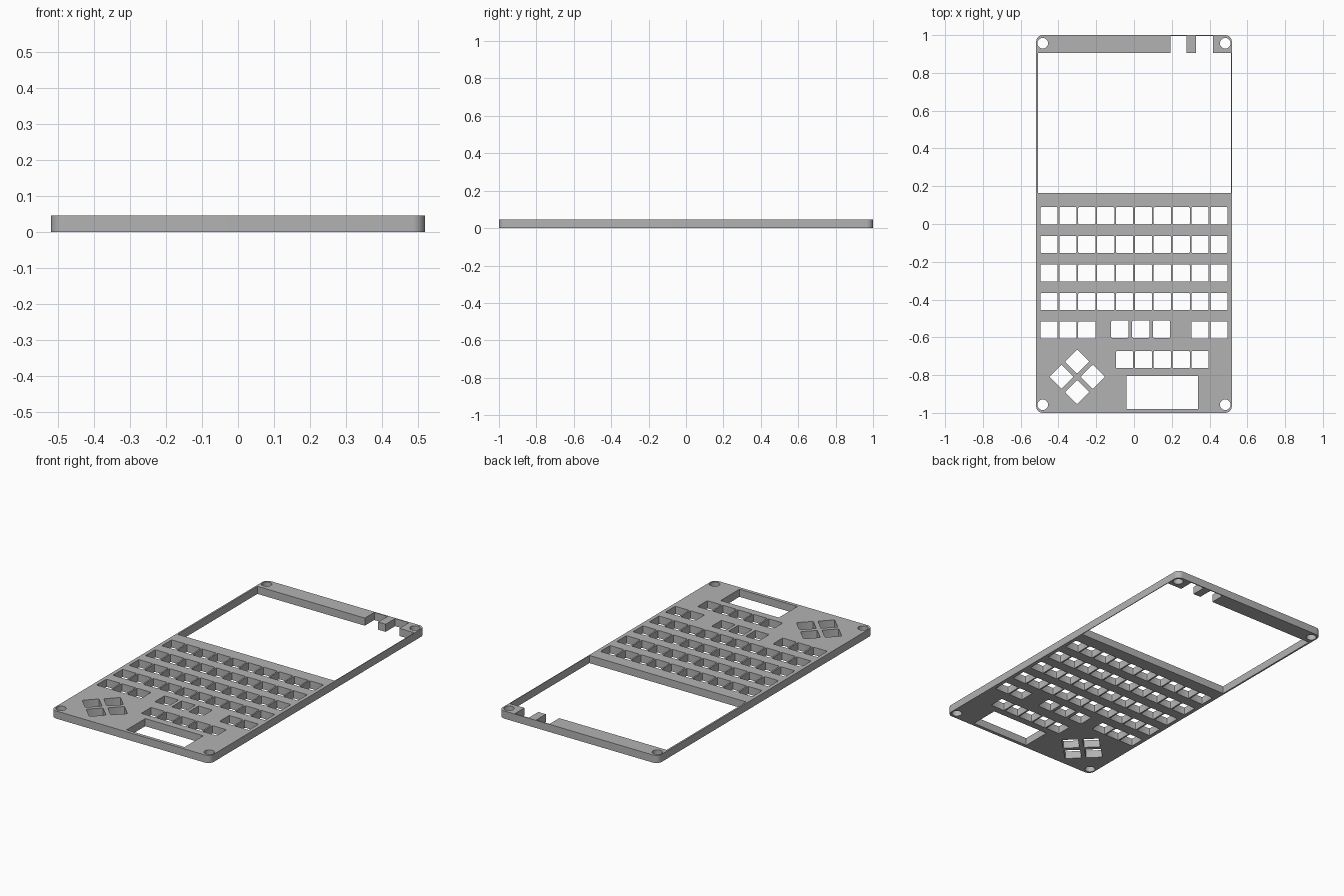
import bpy, bmesh
from math import sin, cos, pi, radians

cube = bpy.data.objects.get("Cube")
if cube:
    bpy.data.objects.remove(cube, do_unlink=True)

HALF_W, HALF_L, THICK = 0.518, 1.0, 0.045
KEY = 0.091

outline = bpy.data.curves.new("faceplate", "CURVE")
outline.dimensions = "2D"
outline.fill_mode = "BOTH"
outline.extrude = THICK / 2


def loop(points):
    """Add one closed outline; inner loops become through holes."""
    spline = outline.splines.new("POLY")
    spline.points.add(len(points) - 1)
    for p, (x, y) in zip(spline.points, points):
        p.co = (x, y, 0, 1)
    spline.use_cyclic_u = True


def rounded(cx, cy, hw, hl, r, turn=0.0, steps=4):
    """Rounded rectangle, optionally turned about its centre."""
    pts = []
    for q, (sx, sy) in enumerate([(1, 1), (-1, 1), (-1, -1), (1, -1)]):
        for i in range(steps + 1):
            a = (q + i / steps) * pi / 2
            x = sx * (hw - r) + r * cos(a)
            y = sy * (hl - r) + r * sin(a)
            pts.append((cx + x * cos(turn) - y * sin(turn),
                        cy + x * sin(turn) + y * cos(turn)))
    loop(pts)


def key(x, y, turn=0.0):
    rounded(x, y, KEY / 2, KEY / 2, 0.005, turn, 2)


# Outer rim with rounded corners
rounded(0, 0, HALF_W, HALF_L, 0.035, steps=8)

# Screw holes
for sx in (-1, 1):
    for sy in (-1, 1):
        loop([(sx * 0.483 + 0.028 * cos(i * pi / 16),
               sy * 0.957 + 0.028 * sin(i * pi / 16)) for i in range(32)])

# Screen window with two port notches in the back bar
left, right, low, high, back = -0.508, 0.514, 0.165, 0.906, 0.994
window = [(left, low), (right, low), (right, high)]
for a, b in ((0.418, 0.328), (0.279, 0.192)):
    window += [(a, high), (a, back), (b, back), (b, high)]
loop(window + [(left, high)])

# Four full key rows
for y in (0.044, -0.108, -0.26, -0.411):
    for i in range(10):
        key(-0.45 + 0.1 * i, y)

# Split key row and short key row
for x in (-0.45, -0.35, -0.25, 0.35, 0.45):
    key(x, -0.562)
for x in (-0.075, 0.036, 0.146):
    key(x, -0.557)
for i in range(5):
    key(-0.05 + 0.1 * i, -0.718)

# Direction keys
for dx, dy in ((0, 1), (0, -1), (1, 0), (-1, 0)):
    key(-0.301 + 0.083 * dx, -0.809 + 0.081 * dy, pi / 4)

# Lower rectangular opening
loop([(-0.04, -0.98), (0.338, -0.98), (0.338, -0.806), (-0.04, -0.806)])

# Turn the outline into a solid plate standing on the ground
plate = bpy.data.objects.new("faceplate", outline)
bpy.context.collection.objects.link(plate)
bpy.ops.object.select_all(action="DESELECT")
plate.select_set(True)
bpy.context.view_layer.objects.active = plate
bpy.ops.object.convert(target="MESH")
plate = bpy.context.view_layer.objects.active
bm = bmesh.new()
bm.from_mesh(plate.data)
bmesh.ops.remove_doubles(bm, verts=bm.verts, dist=1e-5)
bmesh.ops.translate(bm, verts=bm.verts, vec=(0, 0, THICK / 2))
bmesh.ops.recalc_face_normals(bm, faces=bm.faces)
bm.to_mesh(plate.data)
bm.free()

# Grey plastic
grey = bpy.data.materials.new("grey_plastic")
grey.use_nodes = True
color = (0.45, 0.45, 0.45, 1)
grey.diffuse_color = color
grey.node_tree.nodes["Principled BSDF"].inputs["Base Color"].default_value = color
plate.data.materials.clear()
plate.data.materials.append(grey)
bpy.ops.object.shade_smooth_by_angle(angle=radians(30))
